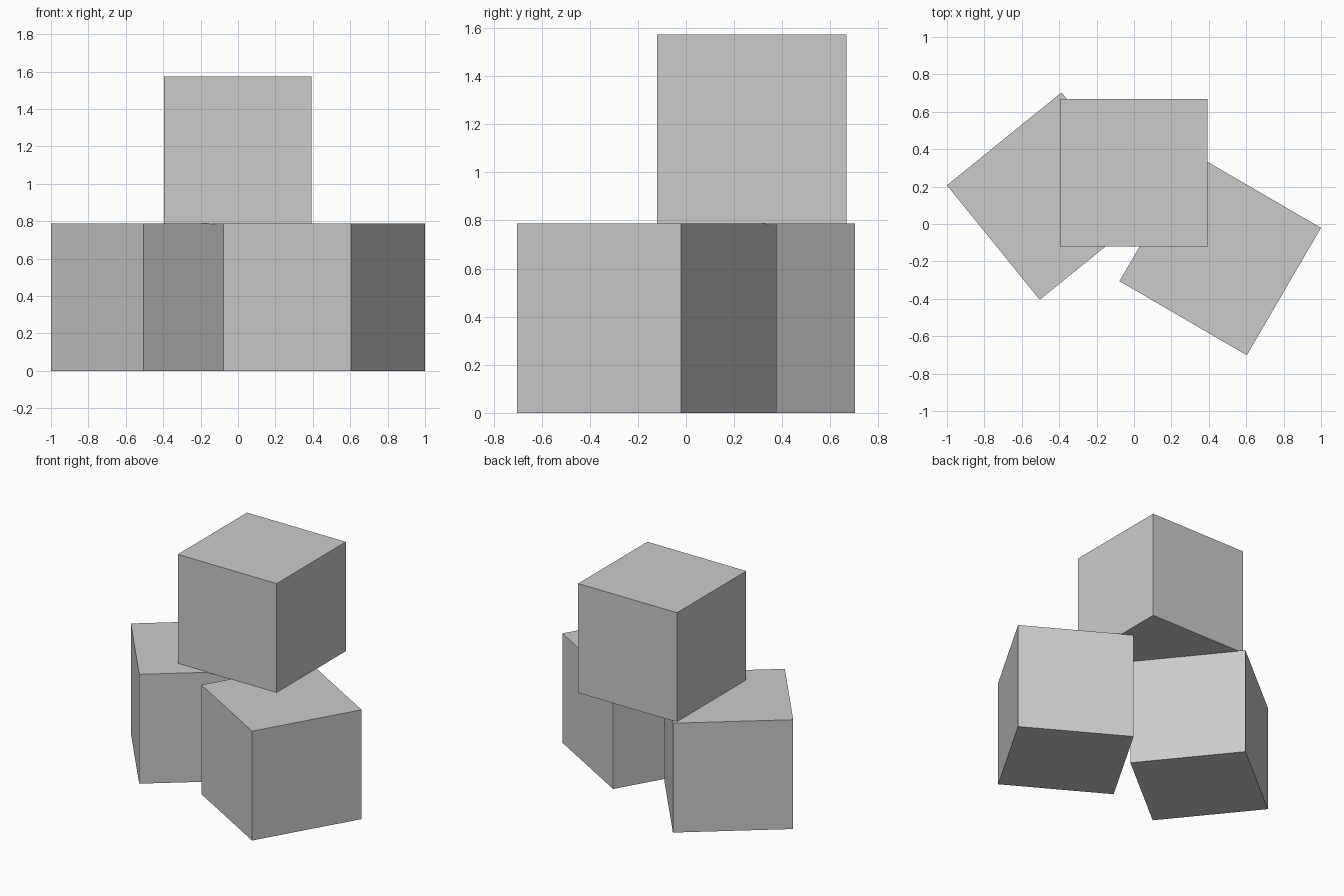
import bpy
from math import radians

if "Cube" in bpy.data.objects:
    bpy.data.objects.remove(bpy.data.objects["Cube"])

SIZE = 0.788


def block(name, x, y, base, turn):
    bpy.ops.mesh.primitive_cube_add(size=SIZE, location=(x, y, base + SIZE / 2),
                                    rotation=(0, 0, radians(turn)))
    bpy.context.object.name = name


# Two turned blocks on the ground
block("left_block", -0.446, 0.149, 0, 39)
block("right_block", 0.461, -0.163, 0, -30.2)

# Block stacked across both, sunk in very slightly
block("top_block", -0.002, 0.274, 0.785, 0)
